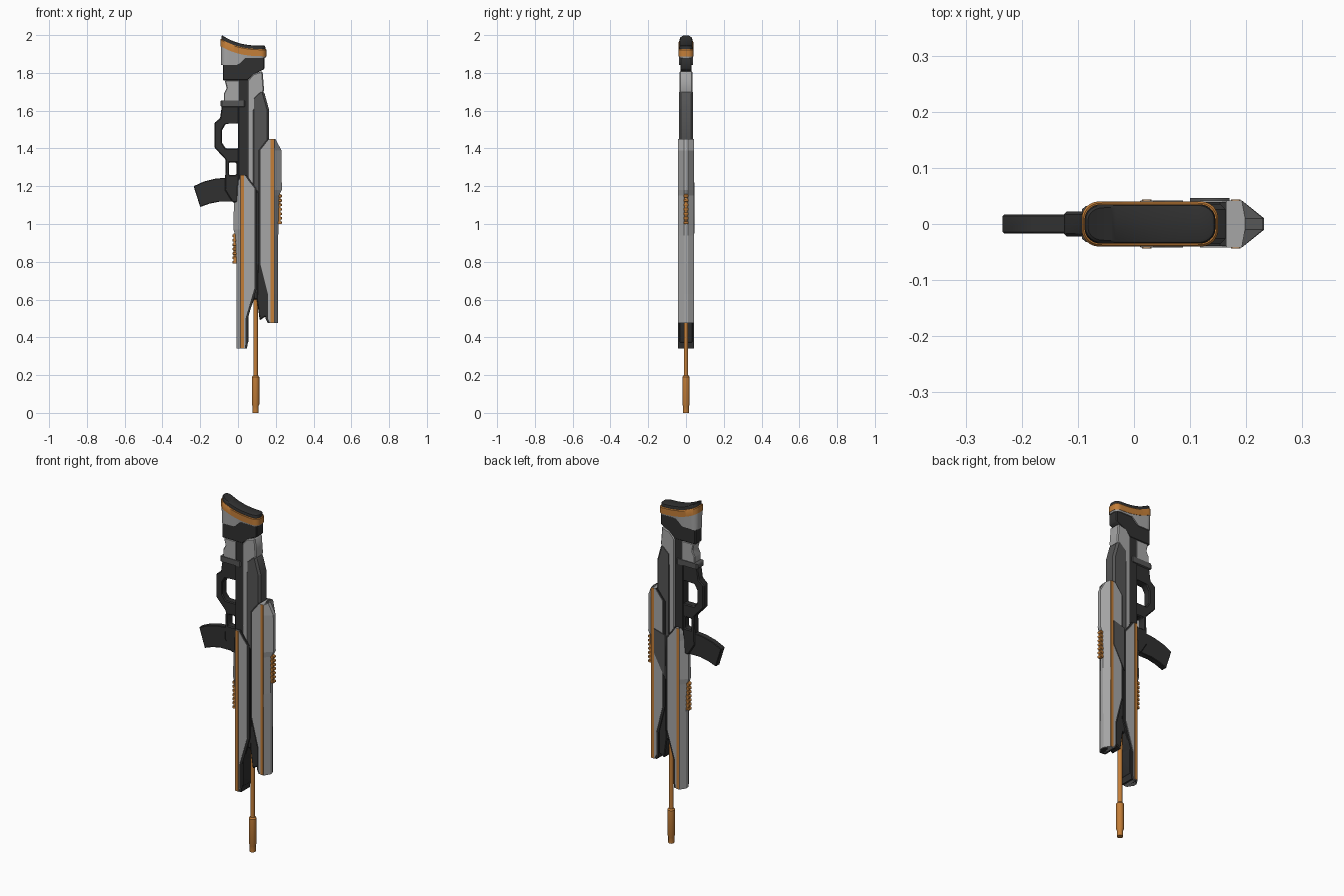
import bpy, bmesh, math

if "Cube" in bpy.data.objects:
    bpy.data.objects.remove(bpy.data.objects["Cube"], do_unlink=True)


def material(name, r, g, b):
    m = bpy.data.materials.new(name)
    m.use_nodes = True
    m.diffuse_color = (r, g, b, 1)
    m.node_tree.nodes["Principled BSDF"].inputs["Base Color"].default_value = (r, g, b, 1)
    return m


LIGHT = material("light_grey", 0.38, 0.38, 0.38)
DARK = material("dark_grey", 0.09, 0.09, 0.09)
BLACK = material("black", 0.03, 0.03, 0.03)
ORANGE = material("orange", 0.55, 0.21, 0.04)


def select(ob):
    bpy.ops.object.select_all(action='DESELECT')
    ob.select_set(True)
    bpy.context.view_layer.objects.active = ob


def bevel(ob, width, segments=1):
    mod = ob.modifiers.new("bevel", 'BEVEL')
    mod.width = width
    mod.segments = segments
    mod.limit_method = 'ANGLE'
    mod.angle_limit = math.radians(35)


def plate(name, outline, half, mat, edge=0.004, holes=(), y=0):
    """Extrude an x-z outline, with optional holes, along y."""
    cu = bpy.data.curves.new(name, 'CURVE')
    cu.dimensions = '2D'
    cu.fill_mode = 'BOTH'
    cu.extrude = half
    for loop in (outline, *holes):
        sp = cu.splines.new('POLY')
        sp.points.add(len(loop) - 1)
        for p, (x, z) in zip(sp.points, loop):
            p.co = (x, z, 0, 1)
        sp.use_cyclic_u = True
    ob = bpy.data.objects.new(name, cu)
    bpy.context.collection.objects.link(ob)
    ob.rotation_euler.x = math.pi / 2
    ob.location.y = y
    select(ob)
    bpy.ops.object.convert(target='MESH')
    ob = bpy.context.object
    bm = bmesh.new()
    bm.from_mesh(ob.data)
    bmesh.ops.remove_doubles(bm, verts=bm.verts, dist=0.0001)
    bmesh.ops.recalc_face_normals(bm, faces=bm.faces)
    bm.to_mesh(ob.data)
    bm.free()
    ob.data.materials.clear()
    ob.data.materials.append(mat)
    if edge:
        bevel(ob, edge)
    return ob


def box(name, x0, x1, z0, z1, half, mat, edge=0.0):
    return plate(name, [(x0, z0), (x1, z0), (x1, z1), (x0, z1)], half, mat, edge)


def loft(name, rings, mat, smooth=False):
    """Skin rings whose points mirror across y, with quad-strip caps."""
    bm = bmesh.new()
    rows = [[bm.verts.new(p) for p in ring] for ring in rings]
    n = len(rows[0])
    for a, b in zip(rows, rows[1:]):
        for i in range(n):
            j = (i + 1) % n
            bm.faces.new((a[i], a[j], b[j], b[i]))
    for row in (rows[0], rows[-1]):
        for i in range(n // 2 - 1):
            bm.faces.new((row[i], row[i + 1], row[n - 2 - i], row[n - 1 - i]))
    bmesh.ops.recalc_face_normals(bm, faces=bm.faces)
    me = bpy.data.meshes.new(name)
    bm.to_mesh(me)
    bm.free()
    me.materials.append(mat)
    ob = bpy.data.objects.new(name, me)
    bpy.context.collection.objects.link(ob)
    if smooth:
        select(ob)
        bpy.ops.object.shade_smooth_by_angle(angle=math.radians(35))
    return ob


def rod(name, x, levels, mat, sides=16):
    """Turned part: levels are (z, radius)."""
    angles = [math.pi * 2 * (i + 0.5) / sides for i in range(sides)]
    rings = [[(x + r * math.cos(a), r * math.sin(a), z) for a in angles] for z, r in levels]
    return loft(name, rings, mat, True)


# Curved butt stock: rounded outline following a dished top
X0, X1, CORNER = -0.093, 0.15, 0.03
XS = [X0 + (X1 - X0) * (1 - math.cos(math.pi * i / 32)) / 2 for i in range(33)]


def dish(x):
    return 1.944 + 0.054 * ((X1 - x) / (X1 - X0)) ** 2.7


def stock_bottom(x):
    return 1.843 + 0.037 * min(1, max(0, x / 0.04))


def stock_ring(height, inset):
    side = []
    for x in XS:
        d = min(x - X0, X1 - x, CORNER)
        h = 0.04 - CORNER + math.sqrt(CORNER ** 2 - (CORNER - d) ** 2)
        mid = (X0 + X1) / 2
        sx = mid + (x - mid) * (1 - inset / 0.12)
        side.append((sx, h * (1 - inset / 0.04), height(x)))
    return side + [(x, -y, z) for x, y, z in reversed(side)]


def dished(*levels):
    return [stock_ring(lambda x, d=d: dish(x) - d, inset) for d, inset in levels]


loft("butt_pad", dished((0.04, 0.006), (0.008, 0.005), (0.002, 0.007), (0, 0.011)), BLACK, True)
loft("butt_band", dished((0.056, 0), (0.022, 0), (0.018, 0.003)), ORANGE, True)
loft("butt_base", [stock_ring(stock_bottom, 0.004)] + dished((0.055, 0.002)), LIGHT, True)

# Neck, spine and rear body
plate("neck", [(-0.08, 1.845), (0.03, 1.89), (0.14, 1.89), (0.14, 1.82), (0.1, 1.8),
               (0.05, 1.76), (-0.08, 1.76)], 0.03, BLACK)
plate("cheek_block", [(-0.07, 1.76), (0.01, 1.76), (0.01, 1.65), (-0.075, 1.65),
                      (-0.075, 1.69), (-0.06, 1.72)], 0.03, LIGHT)
box("rear_flange", -0.093, 0.04, 1.62, 1.655, 0.032, DARK, 0.006)
box("spine", 0.0, 0.06, 1.15, 1.85, 0.028, BLACK, 0.004)
plate("rear_shell", [(0.05, 1.76), (0.08, 1.795), (0.13, 1.81), (0.138, 1.71),
                     (0.12, 1.66), (0.085, 1.6), (0.085, 1.18), (0.05, 1.22)], 0.034, LIGHT, 0.006)
plate("rear_panel", [(0.082, 1.675), (0.12, 1.71), (0.138, 1.7), (0.163, 1.61), (0.163, 1.42),
                     (0.115, 1.36), (0.115, 1.15), (0.082, 1.18)], 0.036, DARK, 0.01)

# Grip frame with finger and trigger openings
plate("grip_frame",
      [(-0.085, 1.63), (0.05, 1.63), (0.05, 1.2), (0, 1.2), (0, 1.115), (-0.03, 1.115),
       (-0.07, 1.18), (-0.065, 1.34), (-0.125, 1.405), (-0.125, 1.535), (-0.095, 1.56)],
      0.022, BLACK, 0.005,
      holes=[[(-0.065, 1.53), (0, 1.533), (0.01, 1.52), (0.01, 1.41), (0, 1.4), (-0.065, 1.4),
              (-0.085, 1.43), (-0.085, 1.495)],
             [(-0.048, 1.325), (-0.008, 1.325), (-0.008, 1.26), (-0.048, 1.26)]])
plate("magazine", [(-0.235, 1.2), (-0.18, 1.225), (-0.12, 1.24), (-0.01, 1.25), (-0.01, 1.118),
                   (-0.1, 1.118), (-0.15, 1.108), (-0.2, 1.09)], 0.017, BLACK, 0.003)


# Wedge-sided fairings with black liners along the inner edge
def fairing(name, flat, sections, sign):
    def rings(t, shift, trim):
        out = []
        for z, inner, outer in sections:
            inner -= sign * shift
            ext = outer - sign * trim
            crease = flat - sign * trim
            half = [(inner, t, z), (crease, t, z), (ext, 0.01, z)]
            out.append(half + [(x, -y, z) for x, y, z in reversed(half)])
        return out
    loft(name, rings(0.042, 0, 0), LIGHT)
    loft(name + "_liner", rings(0.039, 0.012, 0.003), BLACK)


fairing("left_fairing", 0.192,
        [(1.45, 0.165, 0.198), (1.39, 0.118, 0.23), (1.18, 0.118, 0.232), (1.15, 0.118, 0.217),
         (0.94, 0.118, 0.213), (0.79, 0.118, 0.213), (0.63, 0.158, 0.212),
         (0.5, 0.158, 0.212), (0.475, 0.17, 0.212)], 1)
fairing("right_fairing", 0.012,
        [(1.26, 0.035, 0.008), (1.23, 0.055, -0.008), (1.19, 0.087, -0.01), (1.1, 0.087, -0.022),
         (0.97, 0.087, -0.024), (0.94, 0.087, -0.014), (0.78, 0.087, -0.008),
         (0.66, 0.087, -0.008), (0.5, 0.04, -0.008), (0.37, 0.04, -0.008), (0.34, 0.035, -0.008)], -1)
box("left_stripe", 0.173, 0.19, 0.478, 1.449, 0.0435, ORANGE)
box("right_stripe", 0.014, 0.031, 0.343, 1.259, 0.0435, ORANGE)
plate("back_panel", [(0.17, 1.22), (0.1, 1.2), (0.1, 0.95), (0.17, 1.08)], 0.003, DARK, 0, y=0.043)

# Ribbed grips on the outer edges
for side, x0, x1, z0 in (("left", 0.2, 0.232, 1.0), ("right", -0.029, 0.0, 0.79)):
    inset = 0.006 if side == "left" else 0
    box(side + "_rib_base", x0 + 0.006 - inset, x1 - inset, z0, z0 + 0.16, 0.009, ORANGE)
    for i in range(7):
        z = z0 + i * 0.0235
        box(f"{side}_rib_{i + 1}", x0, x1, z, z + 0.014, 0.012, ORANGE, 0.002)

# Central core and lower fairing inserts
plate("core", [(0.05, 1.3), (0.13, 1.4), (0.135, 0.8), (0.11, 0.6), (0.08, 0.6), (0.06, 0.7)],
      0.03, BLACK)
plate("left_insert", [(0.105, 0.82), (0.165, 0.64), (0.165, 0.505), (0.145, 0.51),
                      (0.115, 0.49), (0.1, 0.6)], 0.033, BLACK)
plate("right_insert", [(0.02, 0.66), (0.088, 0.66), (0.088, 0.61), (0.056, 0.52),
                       (0.056, 0.375), (0.02, 0.36)], 0.036, BLACK)

# Barrel and muzzle
rod("barrel", 0.093, [(0.15, 0.012), (0.75, 0.012)], ORANGE)
rod("muzzle", 0.093, [(0, 0.016), (0.035, 0.016), (0.045, 0.02), (0.19, 0.02), (0.198, 0.014)], ORANGE)
